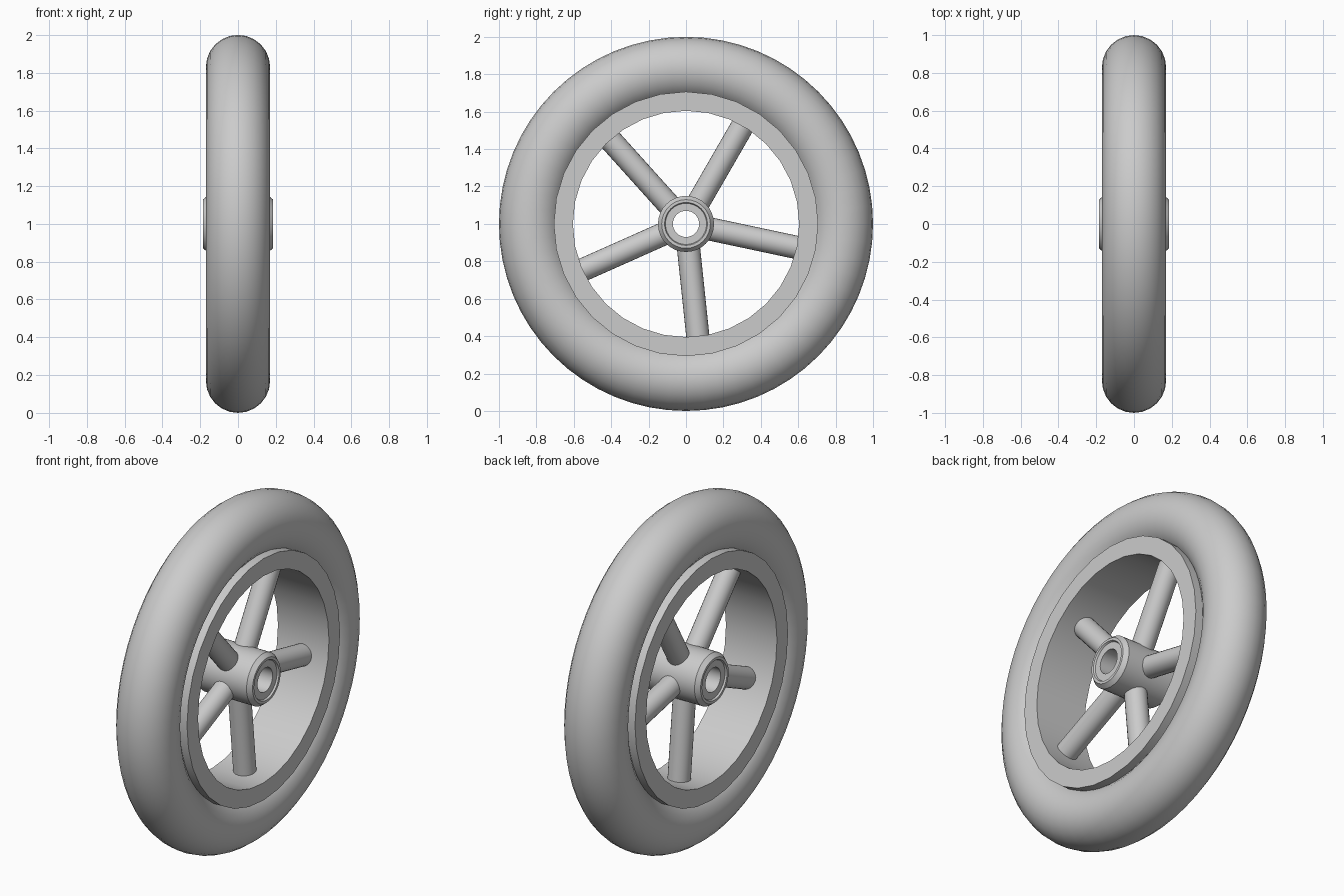
import bpy, bmesh, math
from mathutils import Vector, Matrix

if "Cube" in bpy.data.objects:
    bpy.data.objects.remove(bpy.data.objects["Cube"], do_unlink=True)

grey = bpy.data.materials.new("light_grey")
grey.use_nodes = True
grey.diffuse_color = (0.6, 0.6, 0.6, 1)
grey.node_tree.nodes["Principled BSDF"].inputs["Base Color"].default_value = (0.6, 0.6, 0.6, 1)

CENTRE = Vector((0, 0, 1))


def finish(bm, name):
    bmesh.ops.recalc_face_normals(bm, faces=bm.faces)
    mesh = bpy.data.meshes.new(name)
    bm.to_mesh(mesh)
    bm.free()
    mesh.materials.append(grey)
    obj = bpy.data.objects.new(name, mesh)
    obj.location = CENTRE
    bpy.context.collection.objects.link(obj)
    bpy.ops.object.select_all(action="DESELECT")
    obj.select_set(True)
    bpy.context.view_layer.objects.active = obj
    bpy.ops.object.shade_smooth_by_angle(angle=math.radians(30))
    return obj


def lathe(name, profile, steps):
    """Spin a closed (x, radius) profile around the axle."""
    bm = bmesh.new()
    verts = [bm.verts.new((x, 0, r)) for x, r in profile]
    edges = [bm.edges.new((v, verts[i - 1])) for i, v in enumerate(verts)]
    bmesh.ops.spin(bm, geom=verts + edges, cent=(0, 0, 0), axis=(1, 0, 0),
                   angle=math.tau, steps=steps)
    bmesh.ops.remove_doubles(bm, verts=bm.verts, dist=0.0005)
    return finish(bm, name)


# Round tyre
TUBE = 0.17
section = [(TUBE * math.cos(a), 1 - TUBE + TUBE * math.sin(a))
           for a in (math.tau * i / 24 for i in range(24))]
lathe("tyre", section, 64)

# Flat-sided rim band
lathe("rim", [(-0.165, 0.605), (0.165, 0.605), (0.165, 0.707), (-0.165, 0.707)], 32)

# Bored hub with chamfered ends and a shallow recess around the bore
half = [(0.175, 0.07), (0.175, 0.11), (0.185, 0.115), (0.185, 0.13), (0.16, 0.15)]
lathe("hub", half + [(-x, r) for x, r in reversed(half)], 32)

# Five round spokes
INNER, OUTER = 0.11, 0.64
for k in range(5):
    angle = math.radians(60 + 72 * k)
    bm = bmesh.new()
    bmesh.ops.create_cone(bm, cap_ends=True, segments=24, radius1=0.062,
                          radius2=0.062, depth=OUTER - INNER)
    bmesh.ops.translate(bm, verts=bm.verts, vec=(0, 0, (INNER + OUTER) / 2))
    bmesh.ops.rotate(bm, verts=bm.verts, cent=(0, 0, 0),
                     matrix=Matrix.Rotation(angle - math.pi / 2, 3, "X"))
    finish(bm, f"spoke_{k + 1}")
